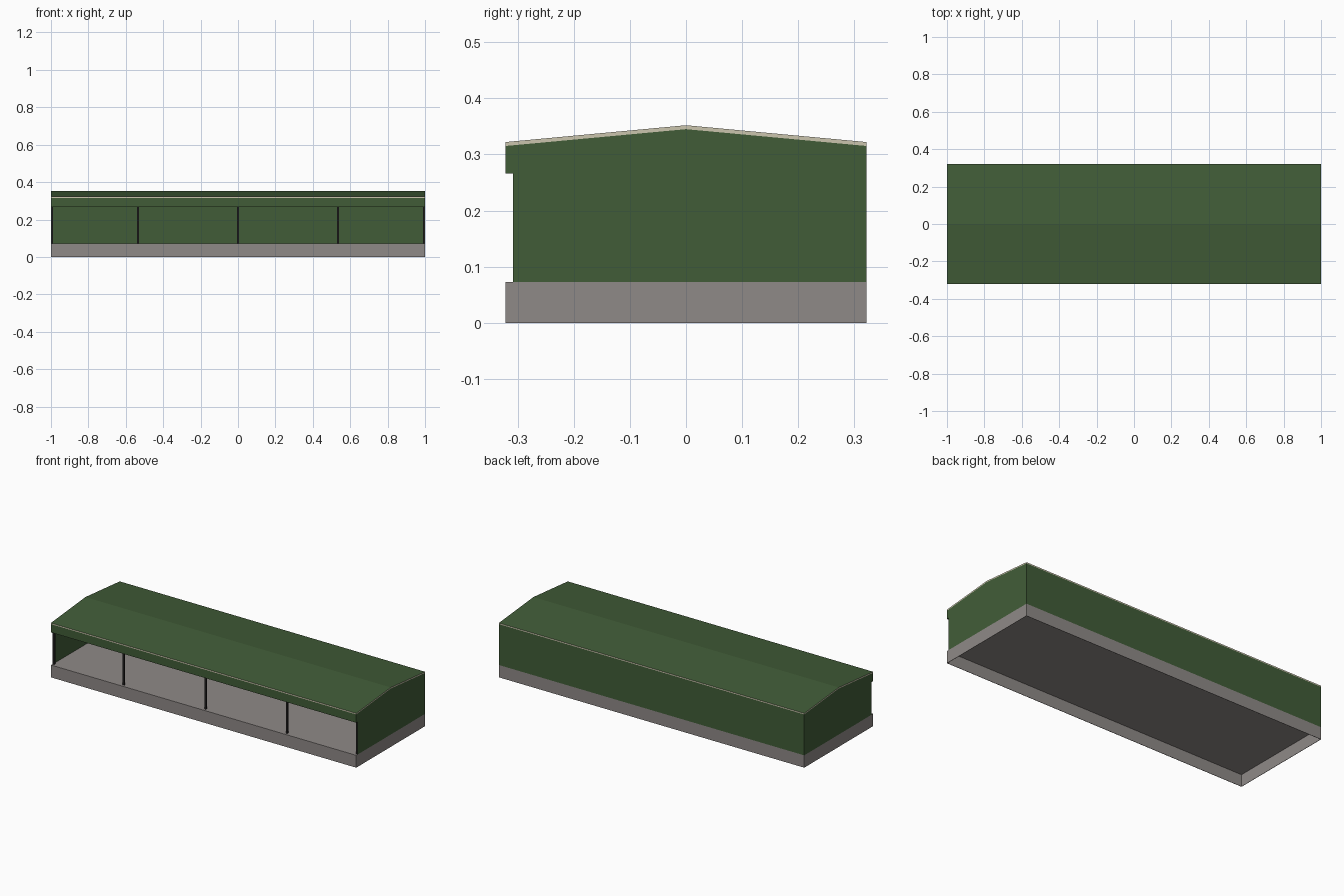
import bpy, bmesh

if "Cube" in bpy.data.objects:
    bpy.data.objects.remove(bpy.data.objects["Cube"])

W, D = 1.0, 0.322              # half length and half depth
FLOOR, LINTEL, EAVE, RIDGE = 0.073, 0.266, 0.315, 0.345
ROOF_T, SHEET = 0.007, 0.002   # roof slab and sheet thickness
OPEN_Y = -0.308                # plane of the open front


def material(name, rgb):
    m = bpy.data.materials.new(name)
    m.diffuse_color = (*rgb, 1.0)
    m.use_nodes = True
    m.node_tree.nodes["Principled BSDF"].inputs["Base Color"].default_value = m.diffuse_color
    return m


green = material("green_cladding", (0.053, 0.108, 0.039))
grey = material("grey_concrete", (0.275, 0.253, 0.243))
cream = material("cream_trim", (0.60, 0.56, 0.42))
dark = material("dark_steel", (0.022, 0.020, 0.020))


def extrude_x(name, profile, x0, x1, *mats):
    """Closed (y, z) profile extruded along x."""
    bm = bmesh.new()
    face = bm.faces.new([bm.verts.new((x0, y, z)) for y, z in profile])
    out = bmesh.ops.extrude_face_region(bm, geom=[face])
    verts = [v for v in out["geom"] if isinstance(v, bmesh.types.BMVert)]
    bmesh.ops.translate(bm, verts=verts, vec=(x1 - x0, 0, 0))
    bmesh.ops.recalc_face_normals(bm, faces=bm.faces)
    me = bpy.data.meshes.new(name)
    bm.to_mesh(me)
    bm.free()
    for m in mats:
        me.materials.append(m)
    ob = bpy.data.objects.new(name, me)
    bpy.context.collection.objects.link(ob)
    return ob


def box(name, x0, x1, y0, y1, z0, z1, mat):
    return extrude_x(name, [(y0, z0), (y1, z0), (y1, z1), (y0, z1)], x0, x1, mat)


# Plinth: thin skirt under a floor sheet, hollow from below
box("floor", -W, W, -D, D, FLOOR - SHEET, FLOOR, grey)
box("front_plinth", -W, W, -D, -D + SHEET, 0, FLOOR - SHEET, grey)
box("back_plinth", -W, W, D - SHEET, D, 0, FLOOR - SHEET, grey)
for side, x in (("left", -W), ("right", W - SHEET)):
    box(side + "_plinth", x, x + SHEET, -D + SHEET, D - SHEET, 0, FLOOR - SHEET, grey)

# Walls
gable = [(OPEN_Y, FLOOR), (D, FLOOR), (D, EAVE), (0, RIDGE), (-D, EAVE),
         (-D, LINTEL), (OPEN_Y, LINTEL)]
for side, x in (("left", -W), ("right", W - SHEET)):
    extrude_x(side + "_gable_wall", gable, x, x + SHEET, green)
box("back_wall", -W + SHEET, W - SHEET, D - SHEET, D, FLOOR, EAVE, green)
box("front_fascia", -W + SHEET, W - SHEET, -D, OPEN_Y, LINTEL, EAVE, green)

# Posts along the open front
for i, x in enumerate((-0.993, -0.535, 0.0, 0.535, 0.993)):
    box(f"front_post_{i + 1}", x - 0.005, x + 0.005, OPEN_Y, OPEN_Y + 0.01,
        FLOOR, LINTEL + 0.03, dark)

# Roof slab: green sheets with cream edges
roof = extrude_x("roof", [(-D, EAVE), (0, RIDGE), (D, EAVE), (D, EAVE + ROOF_T),
                          (0, RIDGE + ROOF_T), (-D, EAVE + ROOF_T)],
                 -W, W, green, cream)
for p in roof.data.polygons:
    p.material_index = 0 if abs(p.normal.z) > 0.5 else 1
